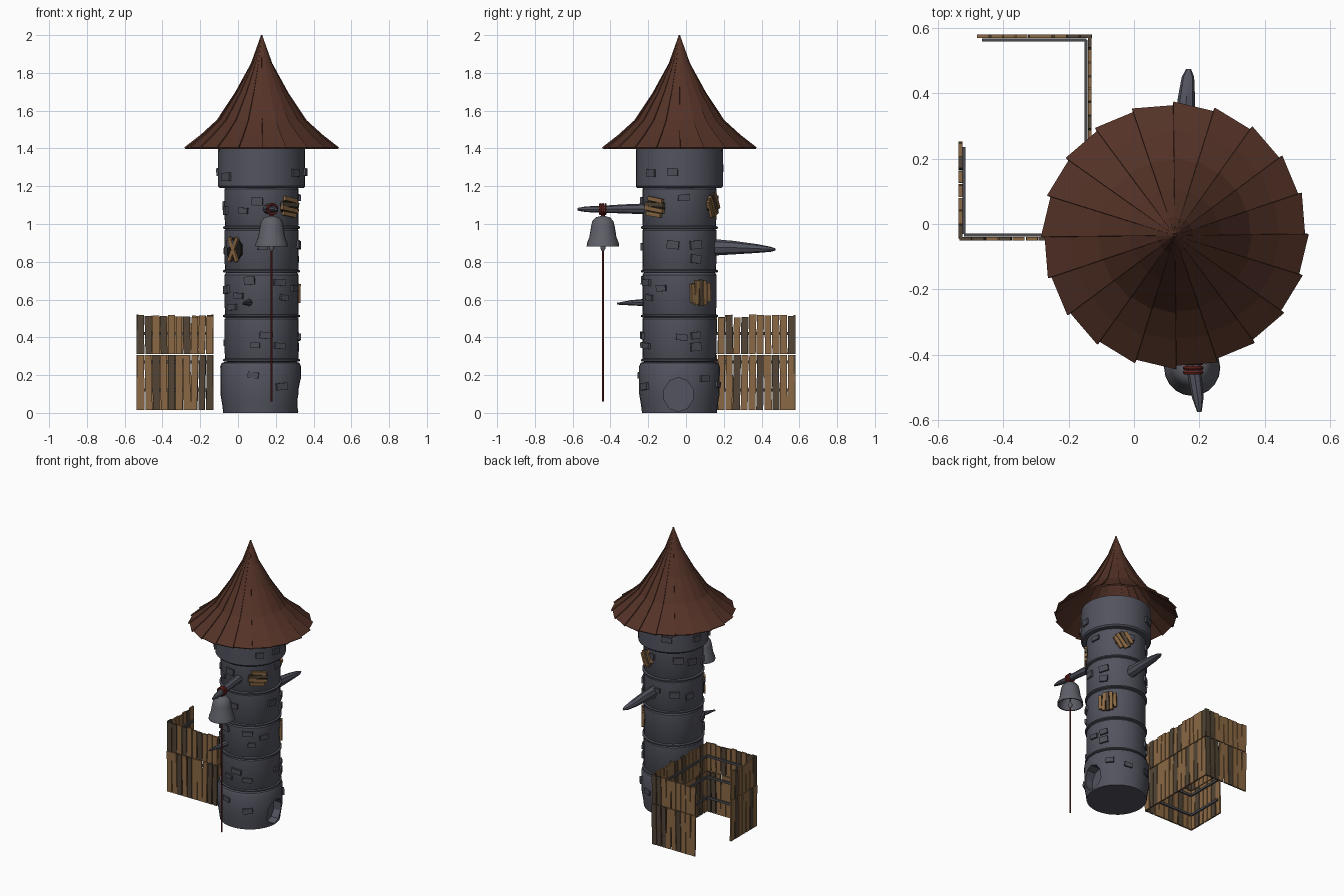
import bpy, bmesh, math, random
from mathutils import Matrix, Vector

if "Cube" in bpy.data.objects:
    bpy.data.objects.remove(bpy.data.objects["Cube"])

random.seed(4)
CX, CY = 0.125, -0.035
rad = math.radians


def mat(name, r, g, b):
    m = bpy.data.materials.new(name)
    m.diffuse_color = (r, g, b, 1)
    m.use_nodes = True
    m.node_tree.nodes["Principled BSDF"].inputs["Base Color"].default_value = m.diffuse_color
    return m


STONE = mat("slate_stone", 0.084, 0.087, 0.112)
BRICK = mat("brick_stone", 0.072, 0.074, 0.094)
BELL = mat("bell_metal", 0.115, 0.118, 0.14)
ROOF = mat("roof_brown", 0.088, 0.032, 0.02)
WOOD = mat("light_wood", 0.26, 0.14, 0.058)
DARK = mat("dark_wood", 0.085, 0.06, 0.036)
HOLE = mat("dark_opening", 0.012, 0.01, 0.008)
RED = mat("red_rope", 0.14, 0.018, 0.015)
RAIL = mat("rail_grey", 0.07, 0.07, 0.08)


def finish(bm, name, mats, smooth=False, fix=True):
    if fix:
        bmesh.ops.recalc_face_normals(bm, faces=bm.faces[:])
    me = bpy.data.meshes.new(name)
    bm.to_mesh(me)
    bm.free()
    for m in mats:
        me.materials.append(m)
    ob = bpy.data.objects.new(name, me)
    bpy.context.collection.objects.link(ob)
    bpy.ops.object.select_all(action='DESELECT')
    ob.select_set(True)
    bpy.context.view_layer.objects.active = ob
    if smooth:
        bpy.ops.object.shade_smooth_by_angle(angle=rad(35))
    return ob


def loft(bm, rings):
    """Skin a list of equal vertex rings and cap both ends."""
    vs = [[bm.verts.new(p) for p in r] for r in rings]
    n = len(vs[0])
    for a, b in zip(vs, vs[1:]):
        for i in range(n):
            bm.faces.new((a[i], a[(i + 1) % n], b[(i + 1) % n], b[i]))
    bm.faces.new(vs[0][::-1])
    bm.faces.new(vs[-1])


def lathe(bm, prof, x, y, n=32):
    loft(bm, [[(x + r * math.cos(2 * math.pi * i / n), y + r * math.sin(2 * math.pi * i / n), z)
               for i in range(n)] for r, z in prof])


def box(bm, M, size, mi=0):
    r = bmesh.ops.create_cube(bm, size=1, matrix=M @ Matrix.Diagonal((*size, 1)))
    for f in {f for v in r['verts'] for f in v.link_faces}:
        f.material_index = mi


def on_wall(deg, z, r):
    """Frame on the tower wall: x along the wall, y up, z outward."""
    basis = Matrix(((0, 0, 1, 0), (1, 0, 0, 0), (0, 1, 0, 0), (0, 0, 0, 1)))
    return (Matrix.Translation((CX, CY, z)) @ Matrix.Rotation(rad(deg), 4, 'Z')
            @ Matrix.Translation((r, 0, 0)) @ basis)


# Tower base with door recess
bm = bmesh.new()
lathe(bm, [(0.198, 0), (0.203, 0.04), (0.213, 0.1), (0.214, 0.245), (0.206, 0.264), (0.19, 0.27)], 0.12, CY)
base = finish(bm, "tower_base", [STONE], True)
bm = bmesh.new()
loft(bm, [[(x, -0.04 + 0.08 * math.cos(rad(18 + 36 * i)), 0.097 + 0.09 * math.sin(rad(18 + 36 * i)))
           for i in range(10)] for x in (0.26, 0.42)])
cutter = finish(bm, "door_cutter", [STONE])
cutter.hide_render = True
mod = base.modifiers.new("door", 'BOOLEAN')
mod.operation, mod.object, mod.solver = 'DIFFERENCE', cutter, 'EXACT'
bpy.context.view_layer.objects.active = base
bpy.ops.object.modifier_apply(modifier="door")
bpy.data.objects.remove(cutter)

# Tower drums, thin ledges between them, and the wide head
bm = bmesh.new()
for z0, z1 in ((0.27, 0.51), (0.51, 0.745), (0.745, 0.98), (0.98, 1.2)):
    lathe(bm, [(0.186, z0), (0.195, z0 + 0.014), (0.196, z1 - 0.014), (0.186, z1)], CX, CY)
finish(bm, "tower_drums", [STONE], True)
bm = bmesh.new()
for z in (0.279, 0.513, 0.75, 0.981):
    lathe(bm, [(0.195, z - 0.008), (0.204, z - 0.004), (0.204, z + 0.004), (0.195, z + 0.008)], CX, CY)
finish(bm, "tower_ledges", [STONE], True)
bm = bmesh.new()
lathe(bm, [(0.222, 1.19), (0.231, 1.2), (0.23, 1.42)], CX, CY)
finish(bm, "tower_head", [STONE], True)

# Raised bricks: (angle, height)
bricks = [(-40, 1.27), (-9, 1.275), (-97, 1.12), (-119, 1.07), (7, 1.14), (-88, 0.88), (-10, 0.89),
          (26, 0.89), (26, 0.815), (-109, 0.70), (-142, 0.56), (-128, 0.62), (-61, 0.69), (-53, 0.61),
          (-29, 0.66), (-83, 0.41), (-100, 0.36), (-61, 0.355), (4, 0.40), (26, 0.41), (26, 0.35),
          (39, 0.18), (-102, 0.20), (-60, 0.14)]
for z in (0.16, 0.40, 0.64, 0.86, 1.09, 1.28):
    for a in (82, 125, 165, 205):
        if random.random() < 0.75:
            bricks.append((a + random.uniform(-12, 12), z + random.uniform(-0.05, 0.05)))
bm = bmesh.new()
for a, z in bricks:
    r = 0.23 if z > 1.2 else 0.21 if z < 0.27 else 0.195
    M = on_wall(a, z, r - 0.004) @ Matrix.Rotation(random.uniform(-0.12, 0.12), 4, 'Z')
    box(bm, M, (random.uniform(0.05, 0.07), random.uniform(0.028, 0.045), 0.03))
finish(bm, "wall_bricks", [BRICK])


# Boarded windows
def window(name, deg, z, w, h, tilt, boards, cross=False):
    bm = bmesh.new()
    W = on_wall(deg, z, 0.195)
    loft(bm, [[W @ Vector((w / 2 * math.cos(rad(22.5 + 45 * i)), h / 2 * math.sin(rad(22.5 + 45 * i)), d))
               for i in range(8)] for d in (-0.02, 0.003)])
    if cross:
        for t in (-28, 25):
            box(bm, W @ Matrix.Rotation(rad(t), 4, 'Z') @ Matrix.Translation((0, 0, 0.007)),
                (0.022, h, 0.012), 1)
    else:
        span, length = (w, h) if abs(tilt) < 45 else (h, w)
        for i in range(boards):
            u = (i + 0.5) / boards * 2 - 1
            box(bm, W @ Matrix.Rotation(rad(tilt + random.uniform(-3, 3)), 4, 'Z')
                @ Matrix.Translation((u * span / 2, 0, 0.004)),
                (span / boards * 0.85, length * math.sqrt(1 - u * u * 0.75), 0.018), 2 if i % 3 == 2 else 1)
    finish(bm, name, [HOLE, WOOD, DARK])


window("front_left_window", -138, 0.865, 0.12, 0.14, 0, 0, True)
window("front_right_window", -41, 1.09, 0.13, 0.105, 84, 4)
window("right_window", 34, 0.635, 0.125, 0.14, 0, 5)
window("back_right_window", 64, 1.10, 0.11, 0.12, 30, 4)

# Conical roof of 20 overlapping curved panels
prof = [(0.405, 1.405), (0.32, 1.472), (0.235, 1.55), (0.14, 1.695), (0.056, 1.85), (0.003, 2.0)]
bm = bmesh.new()
for k in range(20):
    a0, a1 = rad(18 * k), rad(18 * k + 18.6)
    rows = [[bm.verts.new((CX + r * s * math.cos(a), CY + r * s * math.sin(a), z))
             for a, s in ((a0, 0.985), (a1, 1.012))] for r, z in prof]
    for p, q in zip(rows, rows[1:]):
        bm.faces.new((p[0], p[1], q[1], q[0]))
roof = finish(bm, "roof_panels", [ROOF], False, False)
sol = roof.modifiers.new("thickness", 'SOLIDIFY')
sol.thickness, sol.offset = 0.01, -1


# Horn-like beams, given as (x, y, z, half width, half height)
def beam(name, pts):
    bm = bmesh.new()
    loft(bm, [[(x + w * math.cos(math.pi * i / 4), y, z + h * math.sin(math.pi * i / 4))
               for i in range(8)] for x, y, z, w, h in pts])
    finish(bm, name, [STONE], True)


beam("bell_beam", [(0.155, -0.18, 1.08, 0.03, 0.03), (0.17, -0.33, 1.08, 0.027, 0.024),
                   (0.182, -0.44, 1.078, 0.023, 0.019), (0.195, -0.53, 1.078, 0.018, 0.015),
                   (0.2, -0.575, 1.078, 0.007, 0.007)])
beam("back_beam", [(0.15, 0.1, 0.877, 0.034, 0.047), (0.155, 0.25, 0.875, 0.031, 0.036),
                   (0.16, 0.38, 0.87, 0.027, 0.023), (0.165, 0.45, 0.866, 0.019, 0.013),
                   (0.167, 0.475, 0.865, 0.007, 0.005)])
beam("small_beam", [(0.065, -0.18, 0.585, 0.022, 0.022), (0.045, -0.29, 0.583, 0.016, 0.014),
                    (0.025, -0.365, 0.578, 0.005, 0.005)])

# Bell (hollow underneath), clapper, rope and rope binding
BX, BY = 0.178, -0.44
bm = bmesh.new()
lathe(bm, [(0.035, 1.0), (0.06, 0.93), (0.078, 0.88), (0.086, 0.88), (0.084, 0.9), (0.072, 0.93),
           (0.063, 0.985), (0.056, 1.015), (0.038, 1.035), (0.012, 1.042)], BX, BY, 20)
finish(bm, "bell", [BELL], True)
bm = bmesh.new()
lathe(bm, [(0.004, 1.0), (0.004, 0.9), (0.014, 0.885), (0.014, 0.87), (0.006, 0.857)], BX, BY, 10)
finish(bm, "bell_clapper", [BELL], True)
bm = bmesh.new()
lathe(bm, [(0.005, 0.06), (0.005, 0.87)], BX, BY, 8)
lathe(bm, [(0.01, 1.035), (0.01, 1.07)], BX, BY, 8)
finish(bm, "bell_rope", [RED], True)
for i in range(3):
    bpy.ops.mesh.primitive_torus_add(major_segments=16, minor_segments=6, major_radius=0.025, minor_radius=0.007,
                                     location=(BX + 0.003, BY - 0.014 + 0.014 * i, 1.079),
                                     rotation=(rad(90), rad(8 * (i - 1)), 0))
    ring = bpy.context.object
    ring.name = f"rope_binding_{i + 1}"
    ring.data.materials.append(RED)


# Plank fence around a yard, open at the far left corner
def fence(name, start, end, inward):
    p, q, inn = Vector((*start, 0)), Vector((*end, 0)), Vector((*inward, 0))
    d = q - p
    n = round(d.length / 0.041)
    turn = Matrix.Rotation(math.atan2(d.y, d.x), 4, 'Z')
    bm = bmesh.new()
    for i in range(n):
        c = p + d * ((i + 0.5) / n)
        lean, top = random.uniform(-0.025, 0.025), random.uniform(0.505, 0.52)
        for z0, z1 in ((0.015, 0.306), (0.311, top)):
            M = Matrix.Translation(c + Vector((0, 0, (z0 + z1) / 2))) @ turn @ Matrix.Rotation(lean, 4, 'Y')
            box(bm, M, (d.length / n * random.uniform(0.82, 0.95), 0.011, z1 - z0),
                int(random.random() < 0.35))
    for z in (0.12, 0.27, 0.42):
        box(bm, Matrix.Translation((p + q) / 2 + inn * 0.011 + Vector((0, 0, z))) @ turn,
            (d.length - 0.03, 0.01, 0.016), 2)
    finish(bm, name, [WOOD, DARK, RAIL])


fence("front_fence", (-0.535, -0.045), (-0.13, -0.045), (0, 1))
fence("left_fence", (-0.531, -0.045), (-0.531, 0.25), (1, 0))
fence("back_fence", (-0.48, 0.574), (-0.13, 0.574), (0, -1))
fence("right_fence", (-0.136, -0.04), (-0.136, 0.578), (-1, 0))
